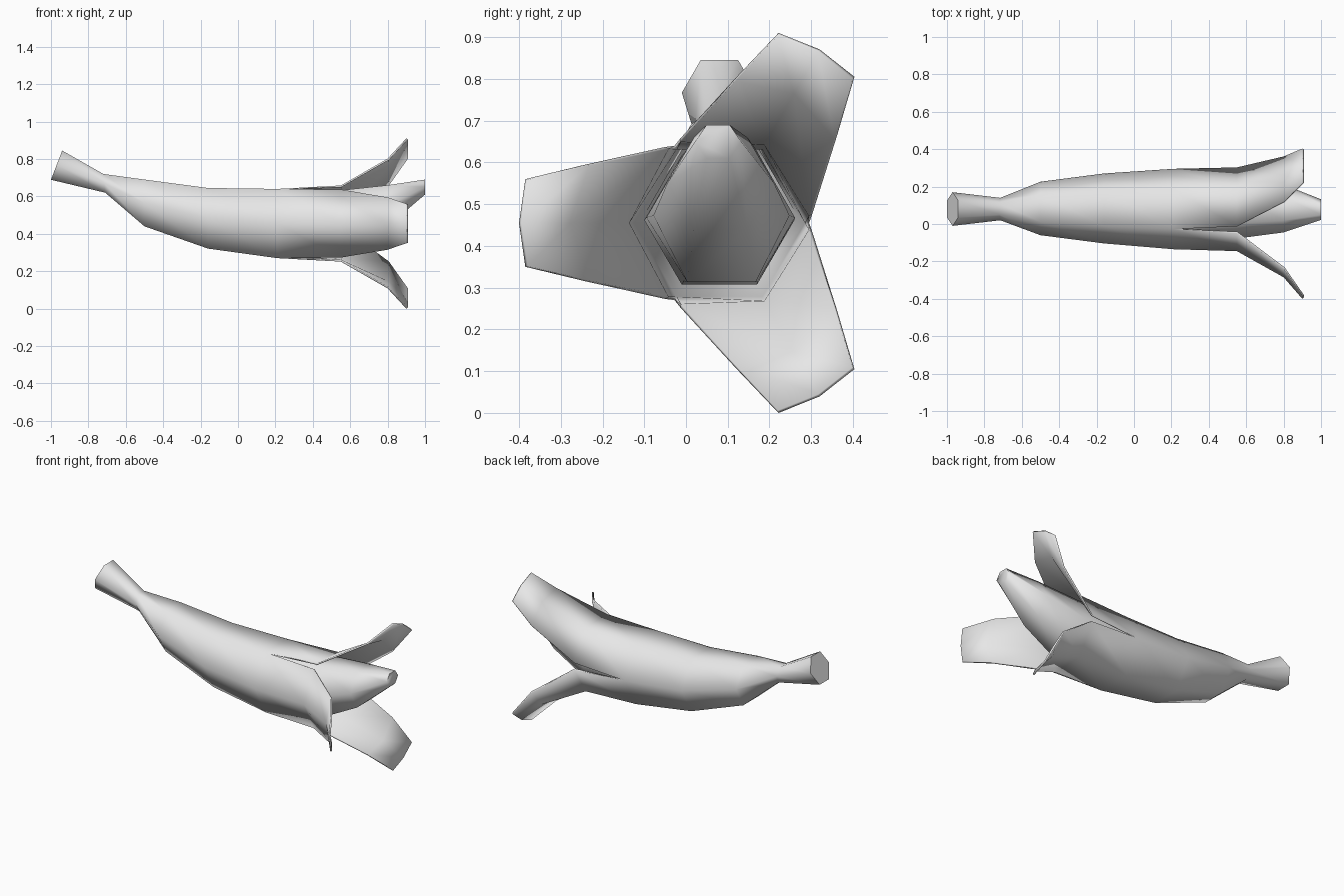
import bpy
import bmesh
from math import cos, sin, pi, sqrt, radians

cube = bpy.data.objects.get("Cube")
if cube:
    bpy.data.objects.remove(cube, do_unlink=True)

grey = bpy.data.materials.new("Light grey")
grey.use_nodes = True
grey.diffuse_color = (0.8, 0.8, 0.8, 1)
grey.node_tree.nodes["Principled BSDF"].inputs["Base Color"].default_value = (0.8, 0.8, 0.8, 1)

SIDES = 6
AXIS_Y, AXIS_Z = 0.08, 0.455  # centre line of the opened end


def ring(bm, x, cy, ry, cz, rz, tilt=0.0):
    """Six-sided cross-section; ry and rz are its half width and half height."""
    verts = []
    for i in range(SIDES):
        a = 2 * pi * i / SIDES
        s = sin(a) * 2 / sqrt(3)
        verts.append(bm.verts.new((x + tilt * s, cy + ry * cos(a), cz + rz * s)))
    return verts


def tube(bm, stations):
    """Loft cross-sections along x and return the rings."""
    rings = [ring(bm, *s) for s in stations]
    for a, b in zip(rings, rings[1:]):
        for i in range(SIDES):
            j = (i + 1) % SIDES
            bm.faces.new((a[i], a[j], b[j], b[i]))
    return rings


def finish(bm, name):
    mesh = bpy.data.meshes.new(name)
    bm.to_mesh(mesh)
    bm.free()
    obj = bpy.data.objects.new(name, mesh)
    bpy.context.collection.objects.link(obj)
    mesh.materials.append(grey)
    bpy.ops.object.select_all(action="DESELECT")
    obj.select_set(True)
    bpy.context.view_layer.objects.active = obj
    bpy.ops.object.shade_smooth_by_angle(angle=radians(72))
    return obj


# Peel: stem, neck and closed body
bm = bmesh.new()
body = tube(bm, [
    (-0.97, 0.08, 0.09, 0.767, 0.078, 0.03),
    (-0.715, 0.08, 0.06, 0.67, 0.05, -0.005),
    (-0.5, 0.083, 0.143, 0.565, 0.125),
    (-0.16, 0.083, 0.187, 0.483, 0.162),
    (0.21, AXIS_Y, 0.215, AXIS_Z, 0.185),
])
bm.faces.new(body[0][::-1])

# Peel: three flaps folding outwards (x, middle radius, edge radius, half width)
flap_rows = [
    (0.55, 0.225, 0.13, 0.182),
    (0.80, 0.365, 0.32, 0.14),
    (0.90, 0.48, 0.465, 0.105),
]
for middle in (1, 3, 5):
    a = 2 * pi * middle / SIDES
    previous = [body[-1][(middle + k) % SIDES] for k in (-1, 0, 1)]
    for x, r_mid, r_edge, half in flap_rows:
        row = []
        for r, t in ((r_edge, -half), (r_mid, 0), (r_edge, half)):
            row.append(bm.verts.new((x,
                                     AXIS_Y + r * cos(a) - t * sin(a),
                                     AXIS_Z + r * sin(a) + t * cos(a))))
        for i in range(2):
            bm.faces.new((previous[i], previous[i + 1], row[i + 1], row[i]))
        previous = row
peel = finish(bm, "peel")
skin = peel.modifiers.new("Thickness", "SOLIDIFY")
skin.thickness = 0.01
skin.offset = -1

# Flesh: tapered core reaching out of the peel
bm = bmesh.new()
core = tube(bm, [
    (0.1, 0.08, 0.18, 0.462, 0.155),
    (0.3, 0.083, 0.178, 0.468, 0.152),
    (0.55, 0.085, 0.163, 0.473, 0.16),
    (0.8, 0.083, 0.128, 0.55, 0.11),
    (1.0, 0.077, 0.055, 0.65, 0.04),
])
bm.faces.new(core[0][::-1])
bm.faces.new(core[-1])
finish(bm, "flesh")
